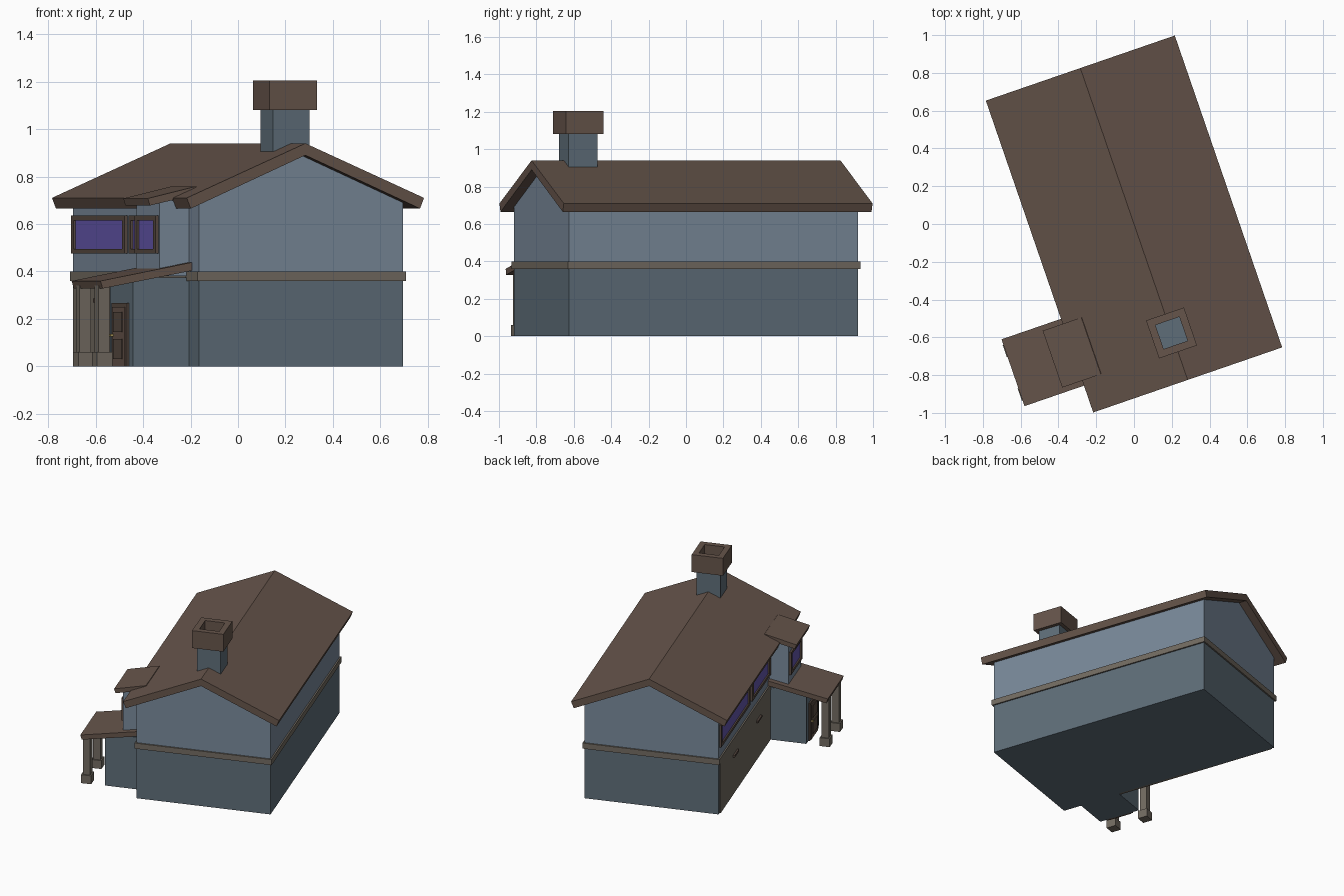
import bpy, bmesh, math
from mathutils import Matrix

if "Cube" in bpy.data.objects:
    bpy.data.objects.remove(bpy.data.objects["Cube"])

ROT = Matrix.Rotation(math.radians(19), 4, 'Z')   # the whole house is turned 19 degrees


def material(name, r, g, b):
    m = bpy.data.materials.new(name)
    m.diffuse_color = (r, g, b, 1)
    m.use_nodes = True
    m.node_tree.nodes["Principled BSDF"].inputs["Base Color"].default_value = m.diffuse_color
    return m


ROOF = material("roof_brown", .133, .09, .07)
UPPER = material("upper_blue", .19, .25, .32)
LOWER = material("lower_slate", .113, .155, .19)
TRIM = material("trim_taupe", .17, .147, .12)
FRAME = material("frame_brown", .10, .07, .055)
GLASS = material("glass_purple", .13, .095, .42)
BRASS = material("brass", .4, .3, .1)


def prism(name, profile, v0, v1, mat):
    """Extrude a (u, z) profile along the house length from v0 to v1."""
    bm = bmesh.new()
    face = bm.faces.new([bm.verts.new((u, v0, z)) for u, z in profile])
    ext = bmesh.ops.extrude_face_region(bm, geom=[face])["geom"]
    bmesh.ops.translate(bm, vec=(0, v1 - v0, 0),
                        verts=[e for e in ext if isinstance(e, bmesh.types.BMVert)])
    bmesh.ops.recalc_face_normals(bm, faces=bm.faces)
    bm.transform(ROT)
    me = bpy.data.meshes.new(name)
    bm.to_mesh(me)
    bm.free()
    me.materials.append(mat)
    ob = bpy.data.objects.new(name, me)
    bpy.context.collection.objects.link(ob)
    return ob


def box(name, u0, u1, v0, v1, z0, z1, mat):
    return prism(name, [(u0, z0), (u1, z0), (u1, z1), (u0, z1)], v0, v1, mat)


def window(name, wall_u, v0, v1, z0, z1, w=.03):
    """Framed window on a wall facing -u."""
    a, b = wall_u - .014, wall_u + .01
    box(name + "_glass", wall_u - .004, b, v0 + w / 2, v1 - w / 2, z0 + .01, z1 - .01, GLASS)
    for part, (p, q) in {"bottom": (z0, z0 + .02), "top": (z1 - .02, z1)}.items():
        box(f"{name}_frame_{part}", a, b, v0, v1, p, q, FRAME)
    for part, (p, q) in {"near": (v0, v0 + w), "far": (v1 - w, v1)}.items():
        box(f"{name}_frame_{part}", a, b, p, q, z0 + .02, z1 - .02, FRAME)


# Main walls, gabled upper storey and belt trim
W, L = .455, .817
box("lower_walls", -W, W, -L, L, 0, .38, LOWER)
prism("upper_walls", [(-W, .38), (W, .38), (W, .698), (0, .895), (-W, .698)], -L, L, UPPER)
box("belt_trim", -W - .01, W + .01, -L - .01, L + .01, .36, .40, TRIM)

# Gable roof slab with square-cut eaves
prism("main_roof", [(0, .94), (.529, .71), (.511, .665), (0, .89),
                    (-.511, .665), (-.529, .71)], -.873, .873, ROOF)

# Entrance block, its lean-to roof and the posts
C = -.536
box("entrance_block", -.705, -W + .02, C - .149, C + .149, 0, .375, LOWER)
prism("porch_roof", [(-.862, .36), (-W + .02, .442), (-W + .02, .407), (-.852, .328)],
      C - .187, C + .187, ROOF)
for side, v in (("front", C - .122), ("back", C + .122)):
    for part, r, z0, z1 in (("base", .034, 0, .06), ("shaft", .025, .06, .34)):
        box(f"{side}_post_{part}", -.832 - r, -.832 + r, v - r, v + r, z0, z1, TRIM)

# Entrance door with frame, panels and knob
box("door_frame", -.715, -.70, C - .10, C + .10, 0, .268, FRAME)
box("door_leaf", -.719, -.70, C - .08, C + .08, 0, .25, ROOF)
for i, z in enumerate((.03, .145)):
    box(f"door_panel_{i}", -.723, -.70, C - .055, C + .055, z, z + .085, FRAME)
box("door_knob", -.732, -.715, C + .062, C + .074, .125, .137, BRASS)

# Dormer above the entrance
box("dormer_walls", -.585, -W + .05, C - .149, C + .149, .38, .70, UPPER)
prism("dormer_roof", [(-.641, .708), (-.425, .759), (-.40, .73), (-.632, .678)],
      C - .159, C + .159, ROOF)
window("dormer_window", -.585, C - .135, C + .135, .475, .635)

# Windows and garage door on the left wall
window("long_window", -W, .107, .80, .475, .635)
window("short_window", -W, -.37, .058, .475, .635)
box("garage_door", -W - .008, -W + .01, -.38, .795, 0, .36, TRIM)
for i, v in enumerate((.45, -.1)):
    box(f"garage_handle_{i}", -W - .02, -W, v - .05, v + .05, .27, .285, FRAME)

# Chimney shaft and hollow cap
V = -.61
box("chimney_shaft", -.081, .081, V - .081, V + .081, .84, 1.10, LOWER)
R, H = .106, .067
for s, n in ((-1, "a"), (1, "b")):
    u0, u1 = sorted((s * H, s * R))
    box("chimney_cap_side_" + n, u0, u1, V - R, V + R, 1.08, 1.205, ROOF)
    box("chimney_cap_end_" + n, -H, H, V + u0, V + u1, 1.08, 1.205, ROOF)
